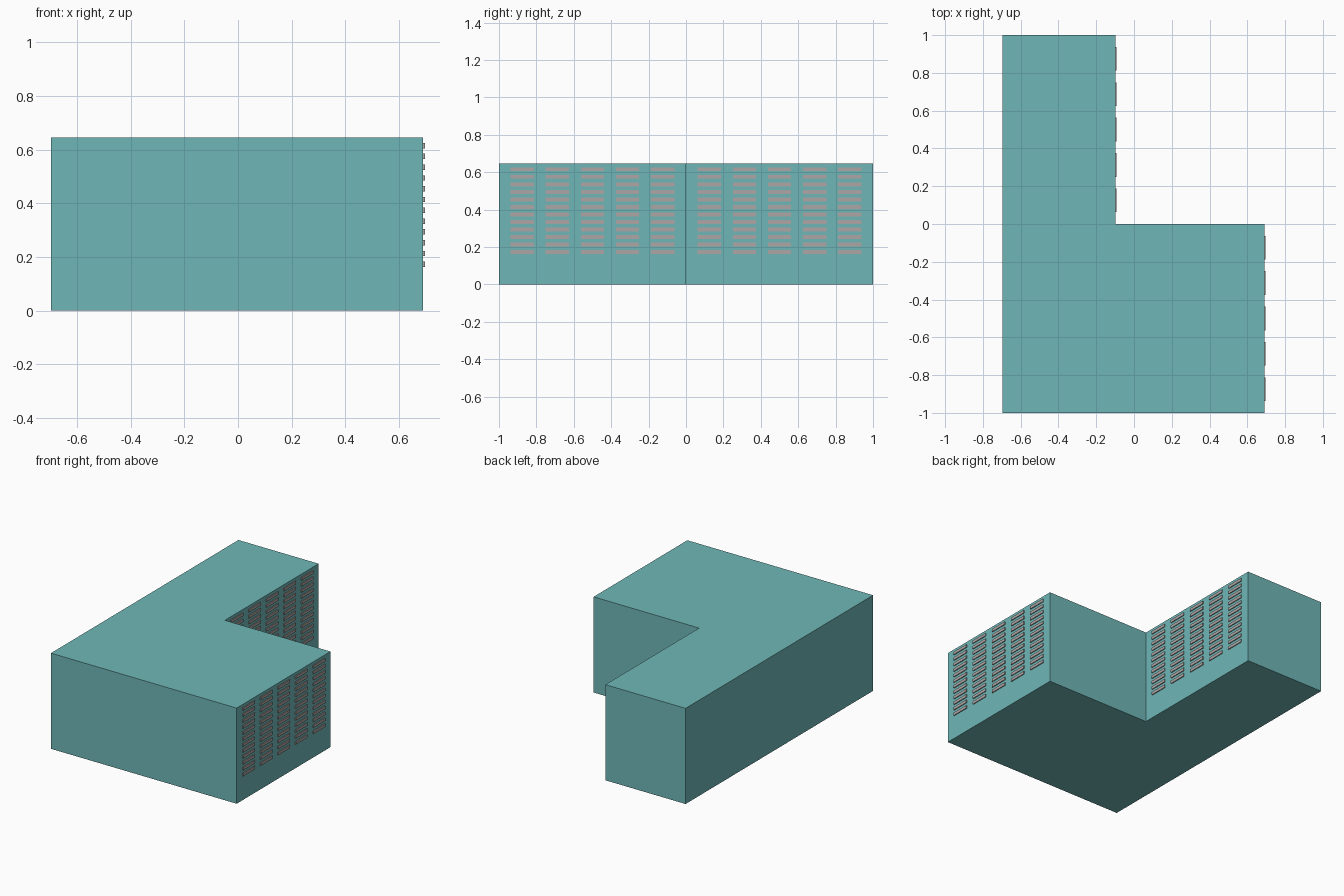
import bpy, bmesh
from mathutils import Matrix, Vector

if "Cube" in bpy.data.objects:
    bpy.data.objects.remove(bpy.data.objects["Cube"])

H = 0.646                        # building height
X_LEFT, X_INNER, X_RIGHT = -0.697, -0.098, 0.690
DEPTH = 0.006                    # how far the slats stand proud


def material(name, color):
    m = bpy.data.materials.new(name)
    m.diffuse_color = color
    m.use_nodes = True
    m.node_tree.nodes["Principled BSDF"].inputs["Base Color"].default_value = m.diffuse_color
    return m


def make_object(name, bm, mat):
    bmesh.ops.recalc_face_normals(bm, faces=bm.faces)
    me = bpy.data.meshes.new(name)
    bm.to_mesh(me)
    bm.free()
    me.materials.append(mat)
    ob = bpy.data.objects.new(name, me)
    bpy.context.collection.objects.link(ob)
    return ob


wall_mat = material("teal_wall", (0.16, 0.47, 0.47, 1))
slat_mat = material("slat_grey", (0.42, 0.38, 0.38, 1))

# L-shaped building body, extruded from its floor plan
bm = bmesh.new()
plan = [(X_LEFT, -1), (X_RIGHT, -1), (X_RIGHT, 0),
        (X_INNER, 0), (X_INNER, 1), (X_LEFT, 1)]
floor = bm.faces.new([bm.verts.new((x, y, 0)) for x, y in plan])
ext = bmesh.ops.extrude_face_region(bm, geom=[floor])
top = [v for v in ext["geom"] if isinstance(v, bmesh.types.BMVert)]
bmesh.ops.translate(bm, verts=top, vec=(0, 0, H))
make_object("building_body", bm, wall_mat)


# Louvred slats: 5 columns of 12 on each right-facing wall
def slat_grid(name, wall_x, y_start):
    bm = bmesh.new()
    for col in range(5):
        for row in range(12):
            centre = Vector((wall_x + DEPTH / 2,
                             y_start + 0.125 + col * 0.1875,
                             0.173 + row * 0.0402))
            bmesh.ops.create_cube(bm, size=1, matrix=Matrix.LocRotScale(
                centre, None, Vector((DEPTH, 0.125, 0.02))))
    make_object(name, bm, slat_mat)


slat_grid("front_wing_slats", X_RIGHT, -1)
slat_grid("rear_wing_slats", X_INNER, 0)
